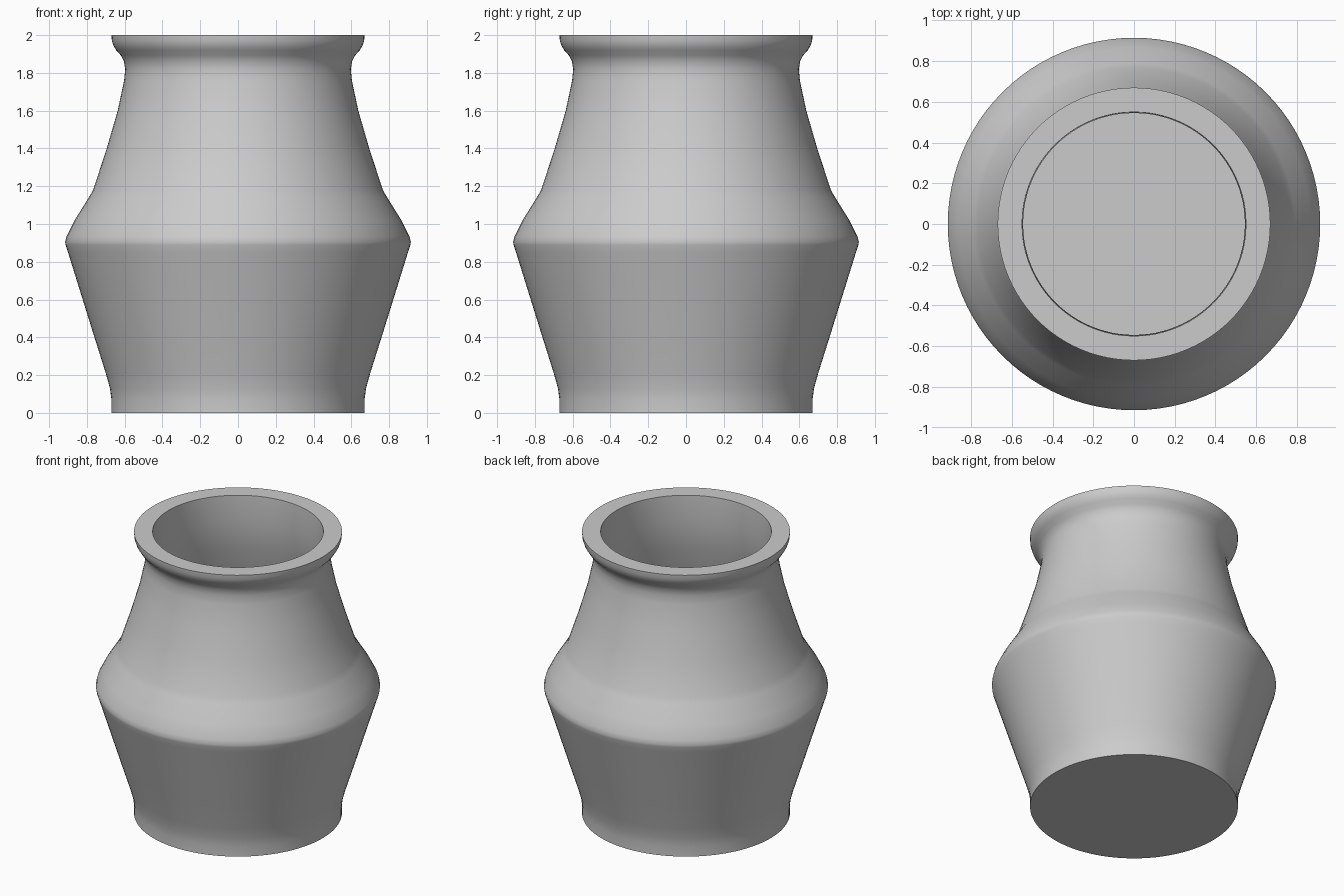
import bpy, bmesh, math

cube = bpy.data.objects.get("Cube")
if cube:
    bpy.data.objects.remove(cube, do_unlink=True)

SEGMENTS = 96

clay = bpy.data.materials.new("grey_clay")
clay.use_nodes = True
grey = (0.6, 0.6, 0.6, 1)
clay.diffuse_color = grey
clay.node_tree.nodes["Principled BSDF"].inputs["Base Color"].default_value = grey

# Outer wall from the foot up to the rim, as radius and height
outer = [(0, 0), (0.67, 0), (0.67, 0.07), (0.678, 0.13), (0.70, 0.21), (0.76, 0.40),
         (0.90, 0.85), (0.913, 0.89), (0.915, 0.905), (0.908, 0.935), (0.865, 1.02),
         (0.79, 1.14), (0.767, 1.18), (0.695, 1.40), (0.637, 1.60), (0.603, 1.76),
         (0.597, 1.82), (0.604, 1.86), (0.62, 1.892), (0.645, 1.92),
         (0.66, 1.945), (0.668, 1.97), (0.67, 2)]

# Inner wall from the rim down to the floor, following the belly
inner = [(0.55, 2), (0.545, 1.81), (0.58, 1.60), (0.64, 1.40), (0.71, 1.17),
         (0.86, 0.905), (0.70, 0.40), (0.62, 0.10), (0, 0.10)]


def lathe(name, profile, material):
    """Spin a profile around the z axis into a closed, smooth object."""
    bm = bmesh.new()
    verts = [bm.verts.new((r, 0, z)) for r, z in profile]
    edges = [bm.edges.new(pair) for pair in zip(verts, verts[1:])]
    bmesh.ops.spin(bm, geom=verts + edges, axis=(0, 0, 1), cent=(0, 0, 0),
                   angle=math.tau, steps=SEGMENTS, use_merge=True)
    bmesh.ops.remove_doubles(bm, verts=bm.verts, dist=0.0005)
    bmesh.ops.recalc_face_normals(bm, faces=bm.faces)
    mesh = bpy.data.meshes.new(name)
    bm.to_mesh(mesh)
    bm.free()
    mesh.materials.append(material)
    obj = bpy.data.objects.new(name, mesh)
    bpy.context.collection.objects.link(obj)
    bpy.ops.object.select_all(action="DESELECT")
    obj.select_set(True)
    bpy.context.view_layer.objects.active = obj
    bpy.ops.object.shade_smooth_by_angle(angle=math.radians(30))
    return obj


lathe("pot", outer + inner, clay)
